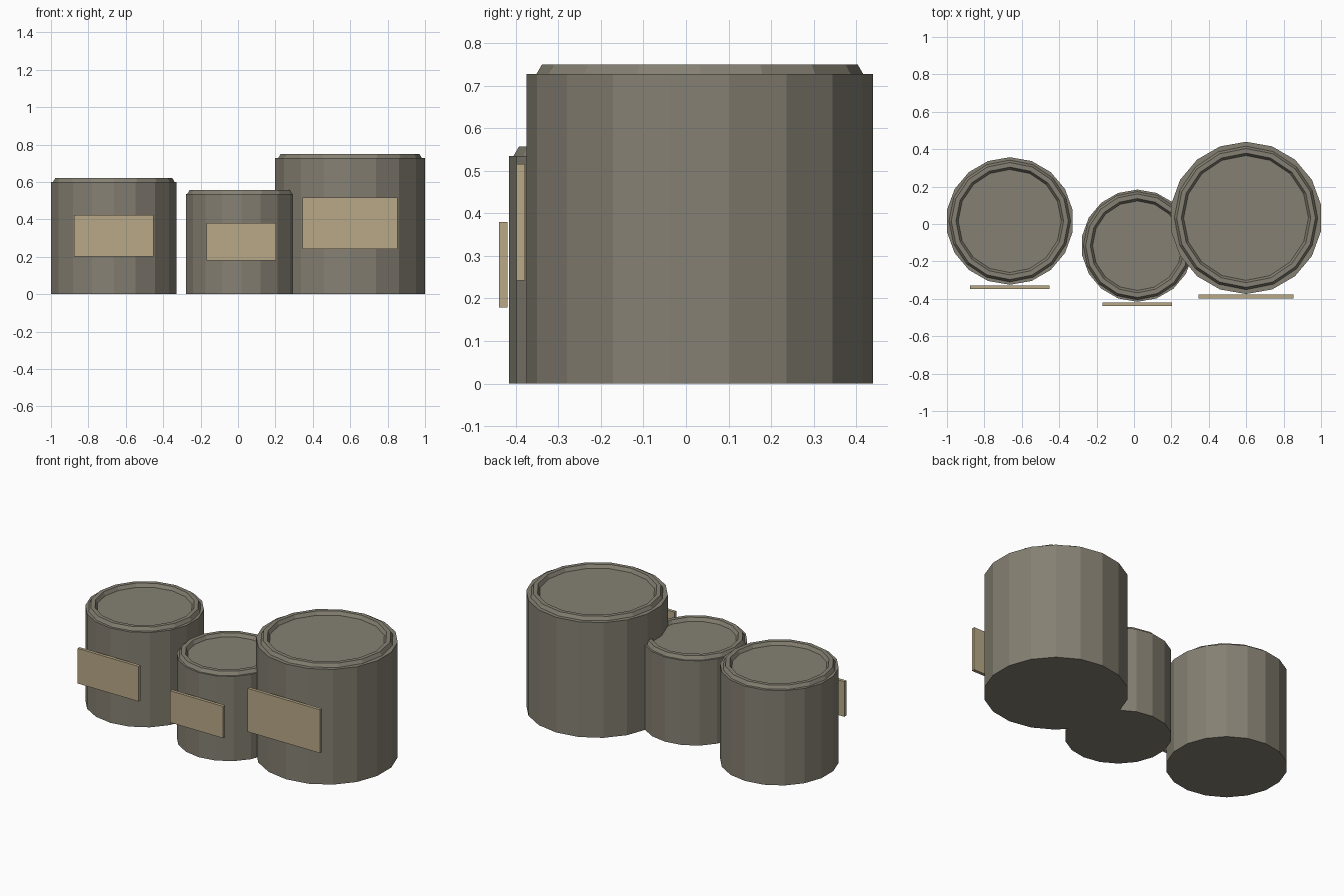
import bpy, bmesh, math

if "Cube" in bpy.data.objects:
    bpy.data.objects.remove(bpy.data.objects["Cube"])


def material(name, rgb):
    m = bpy.data.materials.new(name)
    m.diffuse_color = (*rgb, 1)
    m.use_nodes = True
    m.node_tree.nodes["Principled BSDF"].inputs["Base Color"].default_value = m.diffuse_color
    return m


METAL = material("dull_grey_metal", (0.235, 0.216, 0.170))
PAPER = material("tan_paper", (0.479, 0.392, 0.242))


def finish(bm, name, mat):
    bmesh.ops.recalc_face_normals(bm, faces=bm.faces)
    me = bpy.data.meshes.new(name)
    bm.to_mesh(me)
    bm.free()
    me.materials.append(mat)
    ob = bpy.data.objects.new(name, me)
    bpy.context.collection.objects.link(ob)
    return ob


def ring(bm, x, y, z, r, sides):
    # first corner points to +y
    return [bm.verts.new((x + r * math.sin(math.tau * i / sides),
                          y + r * math.cos(math.tau * i / sides), z))
            for i in range(sides)]


def bridge(bm, a, b):
    n = len(a)
    for i in range(n):
        bm.faces.new((a[i], a[(i + 1) % n], b[(i + 1) % n], b[i]))


def can_body(name, x, y, r, h):
    bm = bmesh.new()
    lo, hi = ring(bm, x, y, 0, r, 18), ring(bm, x, y, h, r, 18)
    bridge(bm, lo, hi)
    bm.faces.new(lo)
    bm.faces.new(hi)
    finish(bm, name, METAL)


def can_rim(name, x, y, z, major, minor):
    # 16-sided torus with a hexagonal section, half sunk in the lid
    bm = bmesh.new()
    loops = []
    for k in range(6):
        a = math.tau * k / 6
        loops.append(ring(bm, x, y, z + minor * math.sin(a),
                          major + minor * math.cos(a), 16))
    for k in range(6):
        bridge(bm, loops[k], loops[(k + 1) % 6])
    finish(bm, name, METAL)


def label_plate(name, x0, x1, y0, y1, z0, z1):
    bm = bmesh.new()
    bmesh.ops.create_cube(bm, size=1)
    for v in bm.verts:
        v.co = ((x0 + x1) / 2 + v.co.x * (x1 - x0),
                (y0 + y1) / 2 + v.co.y * (y1 - y0),
                (z0 + z1) / 2 + v.co.z * (z1 - z0))
    finish(bm, name, PAPER)


# name, centre x, centre y, radius, body height, label half width, label z range
CANS = [
    ("left", -0.664, 0.016, 0.341, 0.599, 0.213, 0.201, 0.423),
    ("middle", 0.018, -0.116, 0.300, 0.535, 0.186, 0.179, 0.380),
    ("right", 0.599, 0.0325, 0.4070, 0.728, 0.253, 0.242, 0.516),
]
for n, x, y, r, h, w, z0, z1 in CANS:
    can_body(n + "_can_body", x, y, r, h)
    can_rim(n + "_can_rim", x, y, h, r * 0.881, 0.025)
    label_plate(n + "_can_label", x - w, x + w, y - r - 0.0235, y - r - 0.0035, z0, z1)
